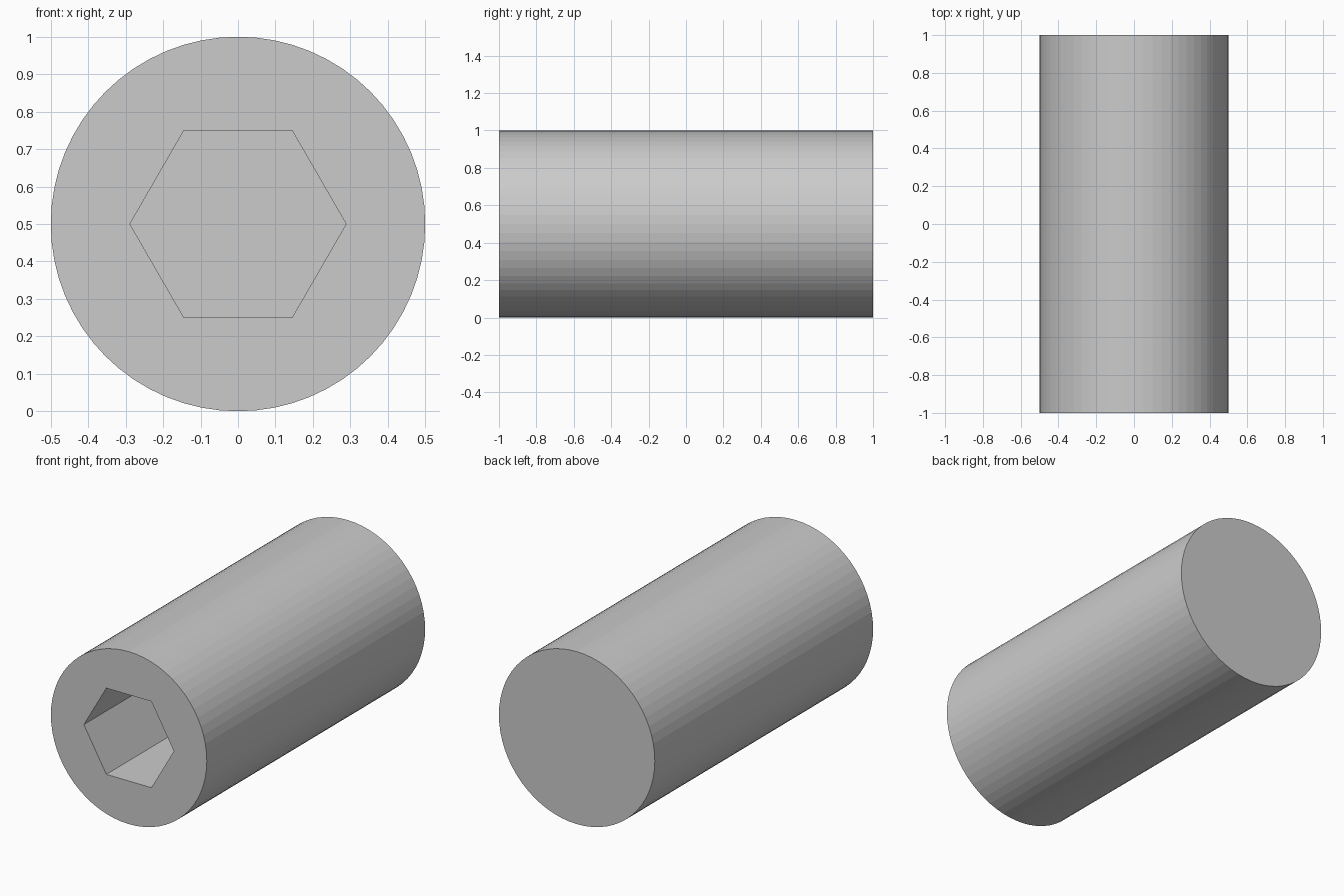
import bpy, bmesh, math

if "Cube" in bpy.data.objects:
    bpy.data.objects.remove(bpy.data.objects["Cube"])

RADIUS, HALF_LEN, CENTRE_Z = 0.5, 1.0, 0.5
SEGMENTS = 64
HEX_RADIUS = 0.25 / math.cos(math.pi / 6)   # 0.5 across the flats
SOCKET_DEPTH = 0.625


def ring(bm, radius, sides, y):
    """Ring of vertices around the y axis."""
    steps = [2 * math.pi * i / sides for i in range(sides)]
    return [bm.verts.new((radius * math.cos(a), y, CENTRE_Z + radius * math.sin(a)))
            for a in steps]


def edges_of(bm, verts):
    return [bm.edges.new((v, verts[(i + 1) % len(verts)])) for i, v in enumerate(verts)]


def bridge(bm, a, b):
    for i in range(len(a)):
        j = (i + 1) % len(a)
        bm.faces.new((a[i], a[j], b[j], b[i]))


bm = bmesh.new()

# Cylindrical body with a closed back
front = ring(bm, RADIUS, SEGMENTS, -HALF_LEN)
back = ring(bm, RADIUS, SEGMENTS, HALF_LEN)
bridge(bm, front, back)
bm.faces.new(back)

# Hexagonal socket with a flat floor
mouth = ring(bm, HEX_RADIUS, 6, -HALF_LEN)
floor = ring(bm, HEX_RADIUS, 6, -HALF_LEN + SOCKET_DEPTH)
bridge(bm, mouth, floor)
bm.faces.new(floor)

# Front face between the rim and the socket mouth: six n-gons, one per hex side
for k in range(6):
    lo = round(k * SEGMENTS / 6)
    hi = round((k + 1) * SEGMENTS / 6)
    arc = [front[i % SEGMENTS] for i in range(lo, hi + 1)]
    bm.faces.new(arc + [mouth[(k + 1) % 6], mouth[k]])

bmesh.ops.recalc_face_normals(bm, faces=bm.faces)
mesh = bpy.data.meshes.new("set_screw")
bm.to_mesh(mesh)
bm.free()
screw = bpy.data.objects.new("set_screw", mesh)
bpy.context.collection.objects.link(screw)
